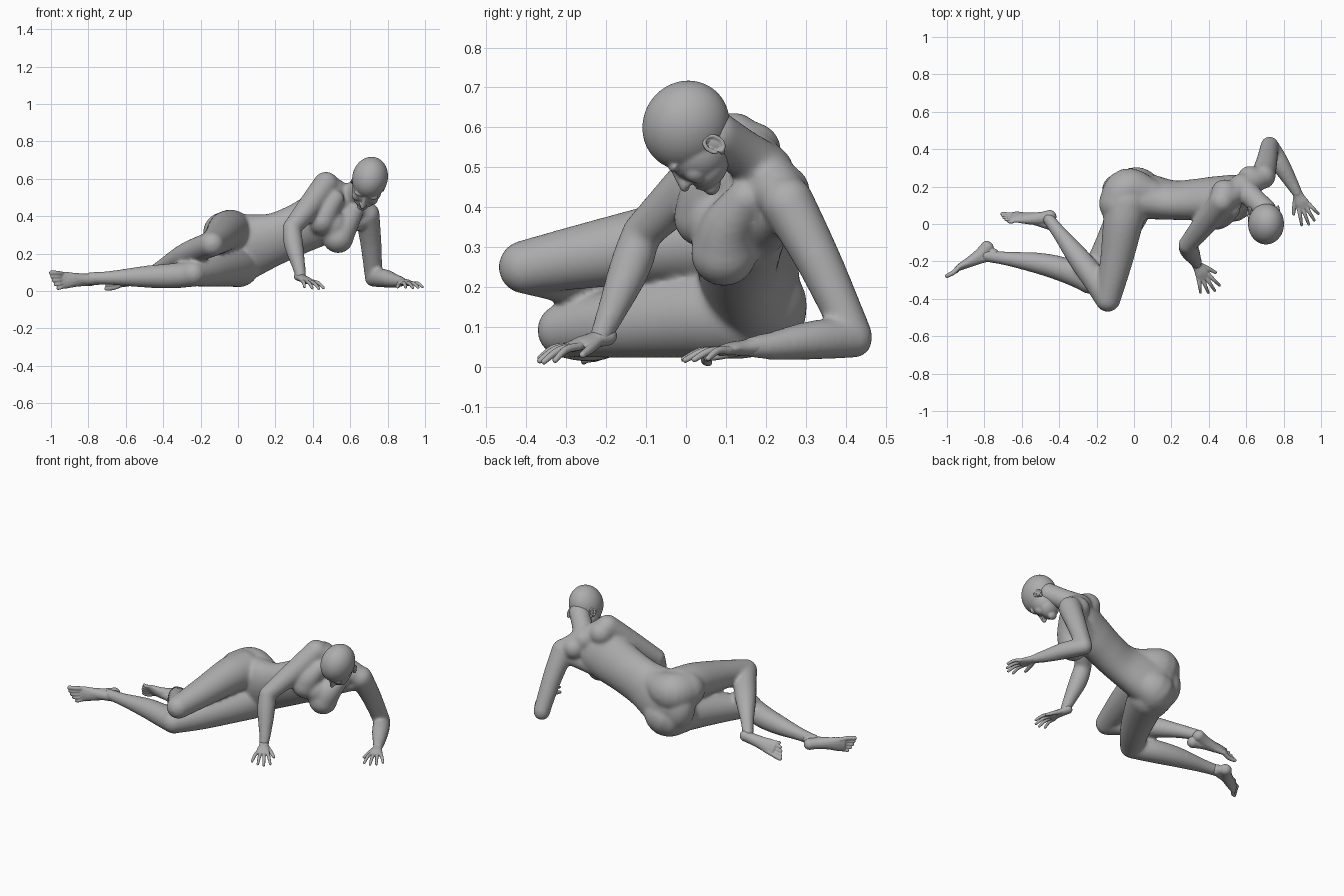
import bpy, bmesh, math
from mathutils import Vector as V, Matrix

if "Cube" in bpy.data.objects:
    bpy.data.objects.remove(bpy.data.objects["Cube"], do_unlink=True)

GREY = (0.42, 0.42, 0.42, 1)
clay = bpy.data.materials.new("plain grey")
clay.use_nodes = True
clay.diffuse_color = GREY
bsdf = clay.node_tree.nodes["Principled BSDF"]
bsdf.inputs["Base Color"].default_value = GREY
bsdf.inputs["Roughness"].default_value = 0.7


def ball(bm, centre, radii, axes=None):
    """Ellipsoid; axes are the three unit directions of its radii."""
    if isinstance(radii, (int, float)):
        radii = (radii,) * 3
    ax = axes or (V((1, 0, 0)), V((0, 1, 0)), V((0, 0, 1)))
    m = Matrix([ax[0] * radii[0], ax[1] * radii[1], ax[2] * radii[2]]).transposed().to_4x4()
    m.translation = V(centre)
    bmesh.ops.create_icosphere(bm, subdivisions=4, radius=1, matrix=m)


def spline(rows, t):
    """Catmull-Rom value of the rows at parameter t."""
    i = min(int(t), len(rows) - 2)
    u = t - i
    p = [rows[max(0, min(len(rows) - 1, k))] for k in (i - 1, i, i + 1, i + 2)]
    return [0.5 * (2 * b + (c - a) * u + (2 * a - 5 * b + 4 * c - d) * u * u
                   + (3 * b - a - 3 * c + d) * u ** 3) for a, b, c, d in zip(*p)]


def limb(bm, rows, side=(0, 0, 1), side_end=None, steps=6, n=28):
    """Round-ended loft through rows of x, y, z, half width, (half depth)."""
    rows = [tuple(r) if len(r) == 5 else tuple(r) + (r[3],) for r in rows]
    s0, s1 = V(side), V(side_end or side)
    total = (len(rows) - 1) * steps
    pts = [spline(rows, k / steps) for k in range(total + 1)]
    rings, caps = [], []
    for k, p in enumerate(pts):
        t = (V(pts[min(k + 1, total)][:3]) - V(pts[max(k - 1, 0)][:3])).normalized()
        s = s0.lerp(s1, k / total)
        s = (s - t * s.dot(t)).normalized()
        d = t.cross(s)
        c = V(p[:3])
        rings.append([bm.verts.new(c + s * p[3] * math.cos(a) + d * p[4] * math.sin(a))
                      for a in (2 * math.pi * j / n for j in range(n))])
        if k in (0, total):
            caps.append((c, (p[3], p[4], min(p[3], p[4])), (s, d, t)))
    for r, q in zip(rings, rings[1:]):
        for j in range(n):
            bm.faces.new((r[j], r[(j + 1) % n], q[(j + 1) % n], q[j]))
    bm.faces.new(rings[0][::-1])
    bm.faces.new(rings[-1])
    for cap in caps:
        ball(bm, *cap)


def finish(name, bm, voxel, smooth):
    """Fuse the overlapping volumes into one soft skin."""
    bmesh.ops.recalc_face_normals(bm, faces=bm.faces)
    me = bpy.data.meshes.new(name)
    bm.to_mesh(me)
    bm.free()
    me.materials.append(clay)
    ob = bpy.data.objects.new(name, me)
    bpy.context.collection.objects.link(ob)
    rm = ob.modifiers.new("fuse", 'REMESH')
    rm.mode, rm.voxel_size, rm.use_smooth_shade = 'VOXEL', voxel, True
    sm = ob.modifiers.new("soften", 'SMOOTH')
    sm.factor, sm.iterations = 0.5, smooth


# Torso, neck, arms and legs as one skin
bm = bmesh.new()
limb(bm, [(-0.08, 0.18, 0.21, .13, .09), (-0.02, 0.165, 0.22, .18, .122),
          (0.07, 0.147, 0.245, .172, .118), (0.20, 0.128, 0.28, .142, .102),
          (0.32, 0.13, 0.33, .138, .107), (0.43, 0.14, 0.385, .147, .11),
          (0.53, 0.17, 0.45, .137, .087), (0.585, 0.19, 0.49, .07, .055)],
     side=(-.15, -.05, 1), side_end=(-.72, -.5, .5))
# shoulder girdle, shoulder blades and neck
limb(bm, [(.47, .125, .57, .063), (.575, .195, .49, .07), (.69, .255, .41, .062)])
ball(bm, (.485, .165, .54), .074)
ball(bm, (.62, .245, .44), .066)
limb(bm, [(.575, .20, .49, .07), (.64, .135, .54, .06), (.70, .075, .58, .062)])
# breasts, running down from the upper chest
limb(bm, [(.62, .15, .42, .05), (.575, .105, .35, .068), (.535, .095, .285, .083)])
limb(bm, [(.52, .08, .49, .05), (.475, .05, .43, .066), (.445, .045, .375, .076)])
ball(bm, (.50, .095, .35), .09)
# side of the ribcage below the propping arm
limb(bm, [(.68, .25, .39, .052), (.53, .195, .34, .058), (.38, .15, .30, .07)])
# buttocks, running from the loin into the thigh
limb(bm, [(.08, .155, .31, .09), (-.03, .182, .31, .118), (-.075, .11, .31, .112)])
limb(bm, [(.11, .155, .19, .085), (.01, .187, .15, .12), (-.03, .11, .14, .113)])
ball(bm, (-.025, .185, .225), .098)
# raised arm: upper arm, forearm
limb(bm, [(.47, .12, .57, .068), (.385, .01, .455, .064), (.286, -.112, .335, .049)])
limb(bm, [(.286, -.112, .335, .049), (.297, -.14, .25, .052), (.325, -.19, .13, .036),
          (.335, -.215, .075, .028)])
# propping arm: upper arm, forearm
limb(bm, [(.69, .255, .41, .067), (.71, .335, .26, .057), (.725, .42, .077, .048)])
limb(bm, [(.725, .42, .07, .048), (.78, .325, .068, .05), (.845, .215, .053, .036),
          (.873, .165, .05, .028)])
# upper leg: thigh, shin
limb(bm, [(-.04, .11, .315, .12), (-.06, 0, .318, .107), (-.095, -.2, .287, .087),
          (-.14, -.402, .25, .068)])
limb(bm, [(-.145, -.398, .248, .066), (-.2, -.31, .228, .067), (-.29, -.19, .19, .061),
          (-.39, -.06, .14, .041), (-.455, .025, .10, .033)])
# lower leg: thigh, shin
limb(bm, [(0, .13, .135, .116), (-.05, .02, .128, .106), (-.15, -.17, .108, .086),
          (-.24, -.305, .092, .068)])
limb(bm, [(-.24, -.303, .088, .066), (-.36, -.25, .08, .067), (-.5, -.212, .076, .058),
          (-.68, -.185, .07, .038), (-.79, -.17, .068, .033)])
finish("body", bm, .009, 14)

# Head, in its own frame: left side, face and crown directions
bm = bmesh.new()
F = V((-.2, -.47, -.86)).normalized()
E = V((.97, .05, -.24))
E = (E - F * E.dot(F)).normalized()
U = F.cross(E)
C = V((.706, 0, .605))


def at(e, f, u):
    return C + E * e + F * f + U * u


def lump(pos, radii):
    ball(bm, at(*pos), radii, (E, F, U))


lump((0, 0, 0), (.095, .115, .108))           # cranium
lump((0, .043, -.058), (.080, .080, .080))    # face
lump((0, .065, -.1), (.063, .062, .046))      # jaw
lump((0, .108, -.132), (.028, .024, .020))    # chin
lump((0, .117, -.100), (.024, .017, .007))    # upper lip
lump((0, .115, -.112), (.02, .017, .007))     # lower lip
limb(bm, [(*at(0, .110, -.020), .009), (*at(0, .130, -.05), .010),
          (*at(0, .142, -.072), .013)])       # nose
for s in (-1, 1):
    lump((s * .034, .096, -.016), (.032, .019, .012))  # brow
    lump((s * .032, .098, -.038), (.017, .016, .010))  # eyelid
    lump((s * .042, .084, -.070), (.030, .030, .030))  # cheek
    lump((s * .012, .128, -.074), (.009, .011, .008))  # nostril wing
finish("head", bm, .0045, 7)

# Ears: rim ring, lobe and inner bowl
for s, name in ((1, "left_ear"), (-1, "right_ear")):
    bm = bmesh.new()
    rim = []
    for k in range(11):
        a = math.radians(-110 + 32 * k)
        rim.append((*at(s * (.082 - .006 * math.cos(a)), -.006 - .018 * math.cos(a),
                        -.072 + .026 * math.sin(a)), .0055))
    limb(bm, rim, side=E, steps=3, n=10)
    lump((s * .074, -.004, -.074), (.007, .016, .025))
    lump((s * .079, .002, -.099), (.006, .008, .009))
    finish(name, bm, .003, 2)


def frame_limb(bm, o, axes, rows):
    """Loft whose rows are along, across, normal, half width, half depth."""
    limb(bm, [(*(o + axes[0] * r[0] + axes[1] * r[1] + axes[2] * r[2]), r[3], r[4])
              for r in rows], side=axes[1], n=14, steps=4)


def foot(name, heel, along, inner):
    """Foot pointing along, with the big toe on the inner side."""
    T = V(along).normalized()
    W = V(inner)
    W = (W - T * W.dot(T)).normalized()
    D = T.cross(W)
    if D.y < 0:                                # soles face backwards
        D = -D
    ax, o = (T, W, D), V(heel)
    bm = bmesh.new()
    frame_limb(bm, o, ax, [(0, 0, 0, .033, .036), (.05, 0, -.008, .034, .036),
                           (.115, 0, -.002, .038, .029), (.17, 0, .010, .046, .020),
                           (.198, 0, .014, .045, .014)])
    frame_limb(bm, o, ax, [(.0, 0, -.05, .033, .033), (.06, 0, -.024, .030, .029),
                           (.13, .006, -.004, .030, .022)])
    for i in range(5):
        w, r = .036 - .0185 * i, (.013 if i == 0 else .0097)
        tip = .262 - .0015 * i - .0022 * i * i
        frame_limb(bm, o, ax, [(.18, w * .9, .014, r, r), (.223 - .004 * i, w * 1.05, .008, r, r),
                               (tip, w * 1.12, .016, r, r * .85)])
    finish(name, bm, .004, 3)


foot("right_foot", (-.448, .04, .085), (-.26, -.02, -.046), (0, .5, -.86))
foot("left_foot", (-.785, -.125, .060), (-.77, -.635, -.01), (0, .1, 1))


def hand(name, wrist, along, thumb):
    """Spread hand, palm down; thumb is +1 on its left, -1 on its right."""
    T = V(along).normalized()
    W = V((0, 0, 1)).cross(T).normalized() * thumb
    N = V((0, 0, 1))
    N = (N - T * N.dot(T)).normalized()
    ax, o = (T, W, N), V(wrist)
    bm = bmesh.new()
    frame_limb(bm, o, ax, [(-.02, 0, 0, .027, .025), (.02, 0, .001, .028, .020),
                           (.055, 0, .004, .036, .017), (.085, -.002, .003, .038, .013)])
    for i, reach in enumerate((.167, .180, .172, .150)):
        w = .030 - .0205 * i
        frame_limb(bm, o, ax, [(.08, w, .003, .0105, .0105),
                               ((.08 + reach) / 2, w * 1.35, .008, .0098, .0098),
                               (reach, w * 1.75, -.006, .0075, .0075)])
    frame_limb(bm, o, ax, [(.02, .016, -.004, .016, .014), (.06, .045, -.010, .012, .012),
                           (.095, .066, -.014, .0088, .0088)])
    finish(name, bm, .0035, 2)


hand("right_hand", (.335, -.215, .072), (.47, -.85, -.30), 1)
hand("left_hand", (.873, .165, .050), (.43, -.90, -.15), -1)
